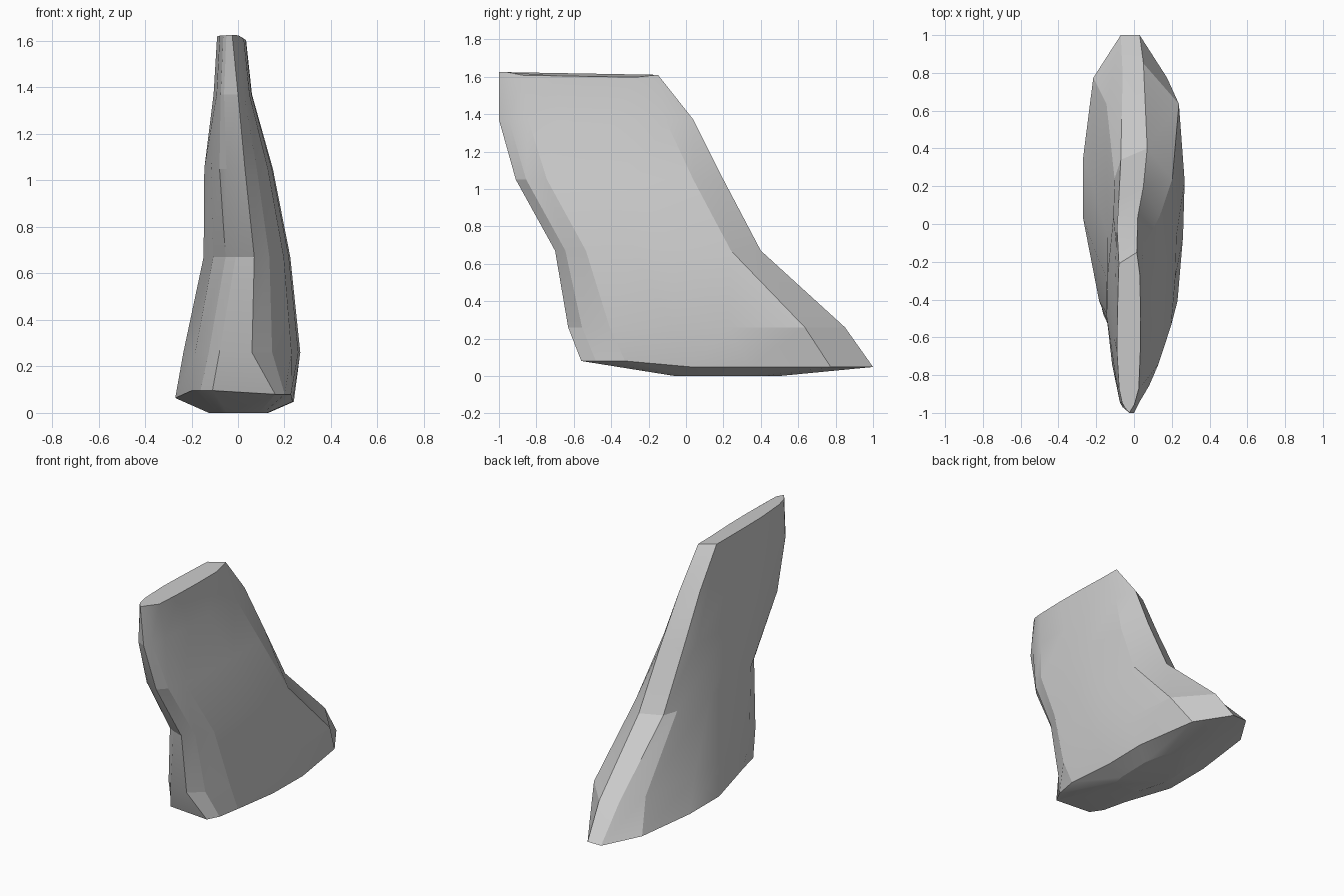
import bpy, bmesh, math

if "Cube" in bpy.data.objects:
    bpy.data.objects.remove(bpy.data.objects["Cube"])

# Section levels: z, front y, back y, left x, right x, front-tip x range, back-tip x range
LEVELS = [
    (0.06, -0.56, 1.00, -0.27, 0.240, -0.11, 0.16, -0.07, 0.03),
    (0.26, -0.63, 0.85, -0.235, 0.268, -0.08, 0.06, -0.06, 0.05),
    (0.67, -0.70, 0.40, -0.148, 0.225, -0.01, 0.07, -0.07, 0.07),
    (1.05, -0.91, 0.20, -0.145, 0.150, -0.05, 0.03, -0.08, 0.05),
    (1.37, -1.00, 0.04, -0.105, 0.060, -0.06, 0.00, -0.09, 0.02),
    (1.61, -1.00, -0.15, -0.09, 0.035, -0.05, -0.025, -0.08, 0.015),
]
# Distances from front to back, and the share of full half-width at each
STEPS = (0.05, 0.15, 0.38, 0.58, 0.855)
RIGHT, RIGHT_BASE = (0.42, 0.82, 0.96, 1.0, 0.86), (0.55, 0.88, 0.96, 1.0, 0.66)
LEFT, LEFT_BASE = (0.30, 0.68, 1.0, 0.93, 0.48), (0.33, 0.57, 1.0, 1.0, 0.72)
# How far the left tip corners sit back from the right ones
TIP_SETBACK = 0.03


def section(bm, level):
    z, yf, yb, xl, xr, fl, fr, bl, br = level
    base = z < 0.1

    def side(edge, f, b, widths, front_in, back_in):
        pts = [(f, yf + front_in)]
        for t, w in zip(STEPS, widths):
            mid = f + (b - f) * t
            y = max(yf + (yb - yf) * t, yf + front_in + 0.025)
            pts.append((mid + (edge - mid) * w, y))
        return pts + [(b, yb - back_in)]

    inset = 0 if base else TIP_SETBACK
    pts = side(xr, fr, br, RIGHT_BASE if base else RIGHT, 0, 0)
    pts += side(xl, fl, bl, LEFT_BASE if base else LEFT, inset, inset * 2)[::-1]
    ring = []
    for x, y in pts:
        dz = 0
        if base:
            dz = 0.02 if y < -0.3 else -0.012
            dz += 0.016 if x < -0.1 else 0
        elif z > 1.5:
            dz = 0.015 * (yb - y) / (yb - yf) - (0.015 if x > 0.02 else 0)
        ring.append(bm.verts.new((x, y, z + dz)))
    return ring


def bridge(bm, a, b):
    n = len(a)
    for i in range(n):
        j = (i + 1) % n
        bm.faces.new((a[i], a[j], b[j], b[i]))


# Leaning, tapered body lofted through the sections
bm = bmesh.new()
rings = [section(bm, lv) for lv in LEVELS]
for low, high in zip(rings, rings[1:]):
    bridge(bm, low, high)
bm.faces.new(rings[-1])

# Shallow convex underside
keel = [bm.verts.new((v.co.x * 0.5 + 0.01, 0.22 + (v.co.y - 0.22) * 0.36, 0))
        for v in rings[0]]
bridge(bm, keel, rings[0])
bm.faces.new(keel[::-1])

bmesh.ops.recalc_face_normals(bm, faces=bm.faces[:])
mesh = bpy.data.meshes.new("leaning_block")
bm.to_mesh(mesh)
bm.free()
block = bpy.data.objects.new("leaning_block", mesh)
bpy.context.collection.objects.link(block)
bpy.context.view_layer.objects.active = block
block.select_set(True)
bpy.ops.object.shade_smooth_by_angle(angle=math.radians(15))
